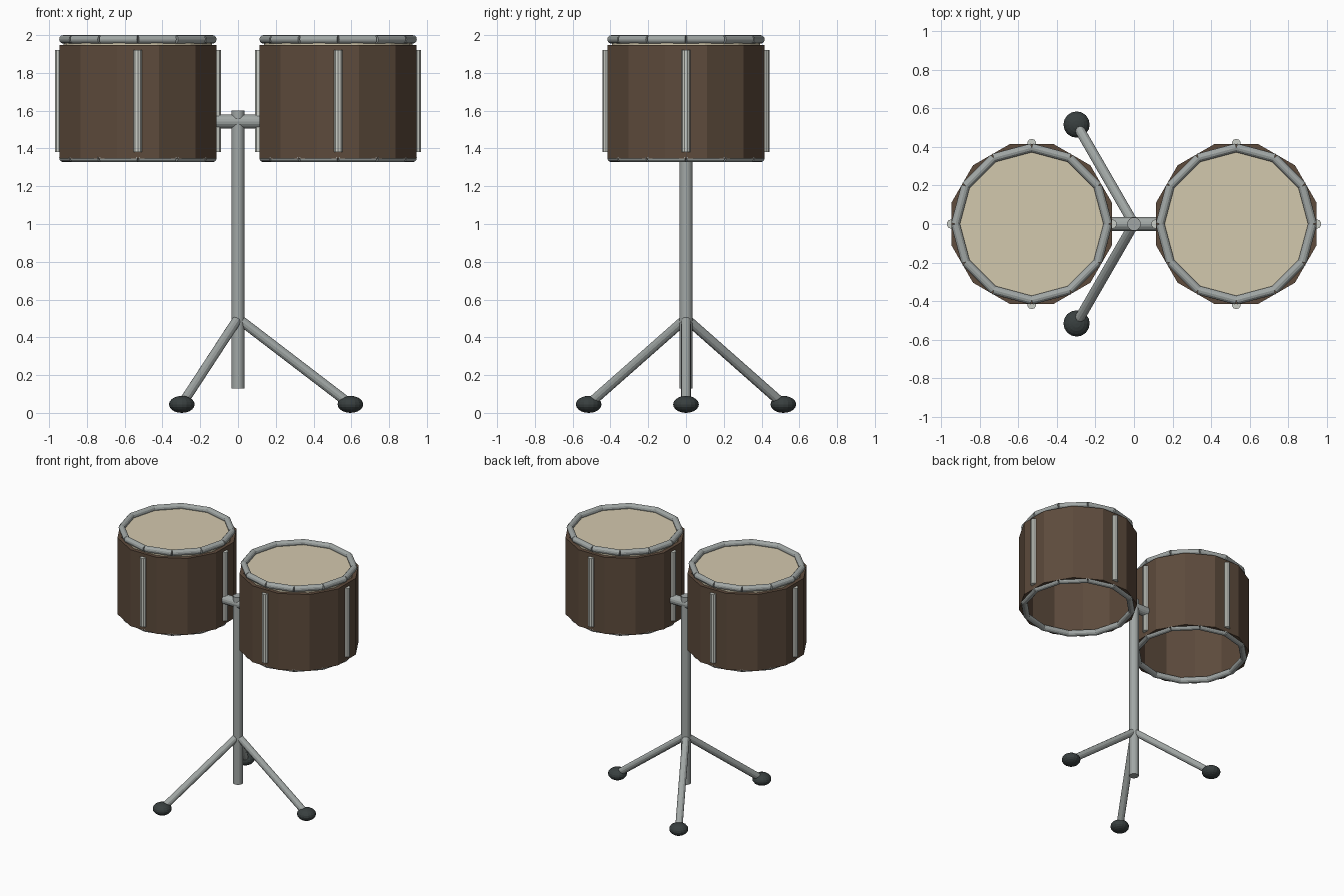
import bpy, bmesh
from math import pi, cos, sin
from mathutils import Vector, Matrix

if "Cube" in bpy.data.objects:
    bpy.data.objects.remove(bpy.data.objects["Cube"])


def material(name, rgb):
    m = bpy.data.materials.new(name)
    m.diffuse_color = (*rgb, 1)
    m.use_nodes = True
    m.node_tree.nodes["Principled BSDF"].inputs["Base Color"].default_value = m.diffuse_color
    return m


WOOD = material("wood", (0.11, 0.07, 0.045))
METAL = material("metal", (0.36, 0.39, 0.38))
LUG = material("light_metal", (0.6, 0.62, 0.57))
SKIN = material("drum_skin", (0.65, 0.58, 0.42))
RUBBER = material("rubber", (0.04, 0.05, 0.05))


def finish(bm, name, mat):
    bmesh.ops.recalc_face_normals(bm, faces=bm.faces)
    me = bpy.data.meshes.new(name)
    bm.to_mesh(me)
    bm.free()
    me.materials.append(mat)
    ob = bpy.data.objects.new(name, me)
    bpy.context.collection.objects.link(ob)
    return ob


def add_rod(bm, a, b, r, sides=12):
    a, b = Vector(a), Vector(b)
    d = b - a
    rot = d.to_track_quat('Z', 'Y').to_matrix().to_4x4()
    bmesh.ops.create_cone(bm, cap_ends=True, segments=sides, radius1=r, radius2=r,
                          depth=d.length, matrix=Matrix.Translation((a + b) / 2) @ rot)


def rod(name, a, b, r, mat, sides=12):
    bm = bmesh.new()
    add_rod(bm, a, b, r, sides)
    return finish(bm, name, mat)


def hoop(name, cx, z, radius, r):
    # twelve straight tubes meeting at the corners
    bm = bmesh.new()
    pts = [(cx + radius * cos(i * pi / 6), radius * sin(i * pi / 6), z) for i in range(12)]
    for i in range(12):
        add_rod(bm, pts[i], pts[(i + 1) % 12], r, 12)
    return finish(bm, name, METAL)


def shell(name, cx, z0, z1, outer, inner):
    # open twelve-sided tube with a wall
    bm = bmesh.new()
    rings = []
    for r, z in ((outer, z0), (outer, z1), (inner, z1), (inner, z0)):
        rings.append([bm.verts.new((cx + r * cos(pi / 12 + i * pi / 6),
                                    r * sin(pi / 12 + i * pi / 6), z)) for i in range(12)])
    for k in range(4):
        p, q = rings[k], rings[(k + 1) % 4]
        for i in range(12):
            j = (i + 1) % 12
            bm.faces.new((p[i], p[j], q[j], q[i]))
    return finish(bm, name, WOOD)


# drums
for side, cx in (("left", -0.53), ("right", 0.53)):
    shell(side + "_drum_shell", cx, 1.347, 1.947, 0.43, 0.40)
    rod(side + "_drum_head", (cx, 0, 1.94), (cx, 0, 1.967), 0.393, SKIN, 24)
    hoop(side + "_top_hoop", cx, 1.9775, 0.395, 0.0225)
    hoop(side + "_bottom_hoop", cx, 1.35, 0.395, 0.0225)
    for i in range(4):
        x, y = cx + 0.417 * cos(i * pi / 2), 0.417 * sin(i * pi / 2)
        rod(side + "_tension_rod", (x, y, 1.38), (x, y, 1.92), 0.024, LUG, 10)

# stand
rod("stand_post", (0, 0, 0.13), (0, 0, 1.6), 0.035, METAL, 16)
rod("cross_arm", (-0.13, 0, 1.543), (0.13, 0, 1.543), 0.037, METAL, 16)

# tripod legs and feet
for i in range(3):
    a = i * 2 * pi / 3
    foot = Vector((0.595 * cos(a), 0.595 * sin(a), 0.045))
    rod("tripod_leg", (0, 0, 0.5), foot, 0.026, METAL)
    bm = bmesh.new()
    bmesh.ops.create_uvsphere(bm, u_segments=16, v_segments=10, radius=1,
                              matrix=Matrix.Translation(foot) @ Matrix.Diagonal((0.068, 0.068, 0.045, 1)))
    finish(bm, "rubber_foot", RUBBER)
